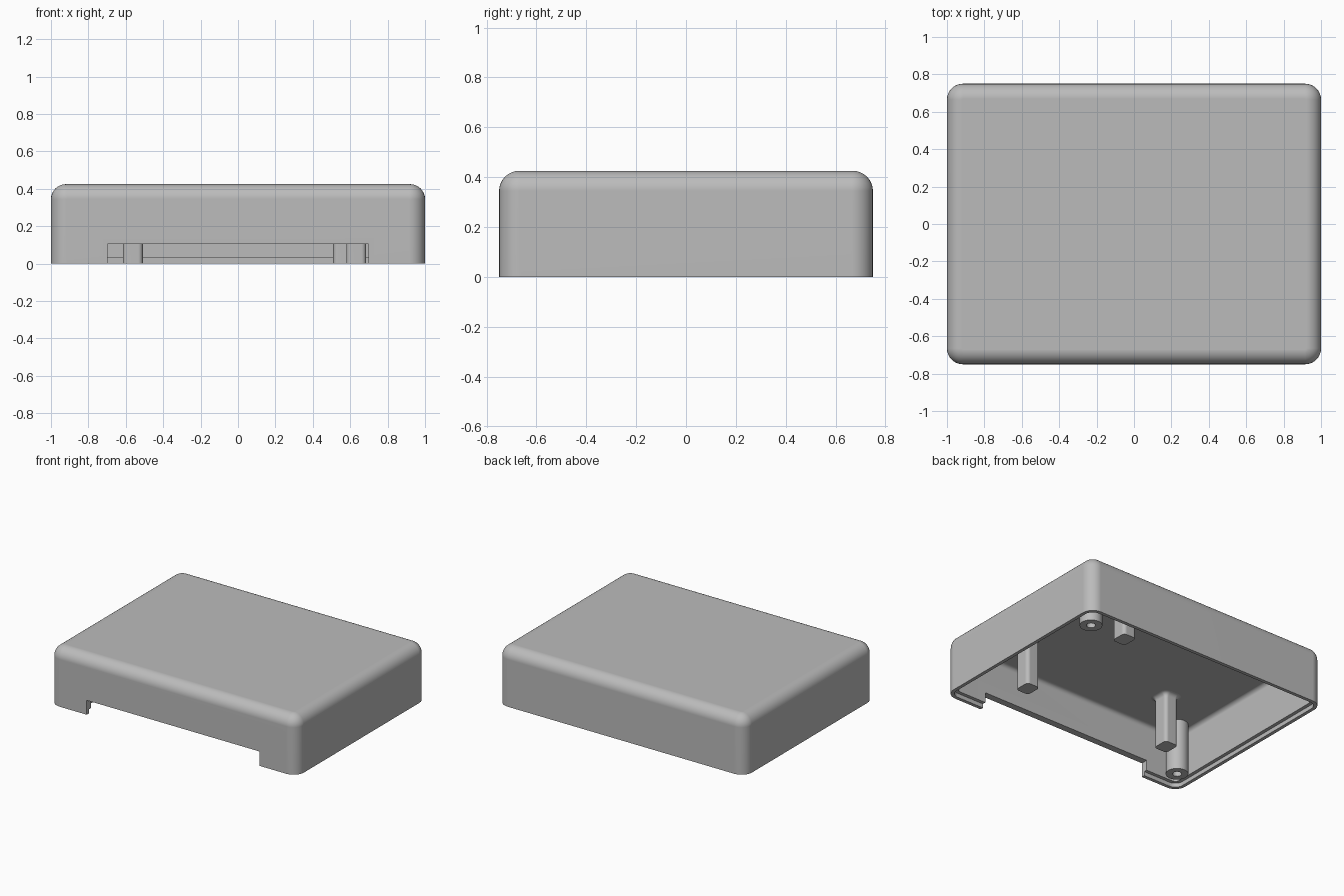
import bpy, bmesh
from math import sin, cos, pi, radians

default = bpy.data.objects.get("Cube")
if default:
    bpy.data.objects.remove(default, do_unlink=True)

grey = bpy.data.materials.new("plain grey")
grey.use_nodes = True
grey.diffuse_color = (0.5, 0.5, 0.5, 1)
grey.node_tree.nodes["Principled BSDF"].inputs["Base Color"].default_value = (0.5, 0.5, 0.5, 1)


def ring(cx, cy, hw, hd, r, z, steps):
    """Outline of a rounded rectangle with half sizes hw and hd."""
    points = []
    for q, (sx, sy) in enumerate([(1, 1), (-1, 1), (-1, -1), (1, -1)]):
        for i in range(steps + 1):
            a = pi / 2 * (q + i / steps)
            points.append((cx + sx * (hw - r) + r * cos(a),
                           cy + sy * (hd - r) + r * sin(a), z))
    return points


def loft(name, cx, cy, hw, hd, r, profile, steps=8):
    """Stack rounded outlines, each given as (inset, height), and cap both ends."""
    bm = bmesh.new()
    rings = [[bm.verts.new(p) for p in
              ring(cx, cy, hw - inset, hd - inset, max(r - inset, 0.004), z, steps)]
             for inset, z in profile]
    for low, high in zip(rings, rings[1:]):
        for i in range(len(low)):
            j = (i + 1) % len(low)
            bm.faces.new((low[i], low[j], high[j], high[i]))
    bm.faces.new(rings[0])
    bm.faces.new(rings[-1])
    bmesh.ops.remove_doubles(bm, verts=bm.verts, dist=0.00001)
    bmesh.ops.recalc_face_normals(bm, faces=bm.faces)
    mesh = bpy.data.meshes.new(name)
    bm.to_mesh(mesh)
    bm.free()
    mesh.materials.append(grey)
    obj = bpy.data.objects.new(name, mesh)
    bpy.context.collection.objects.link(obj)
    return obj


def activate(obj):
    bpy.ops.object.select_all(action='DESELECT')
    obj.select_set(True)
    bpy.context.view_layer.objects.active = obj


def smooth(obj):
    activate(obj)
    bpy.ops.object.shade_smooth_by_angle(angle=radians(35))
    mod = obj.modifiers.new("even shading", 'WEIGHTED_NORMAL')
    mod.keep_sharp = True


def fillet(radius, top, inset=0, steps=8):
    """Quarter-round profile rising inward to the given top height."""
    angles = [pi / 2 * i / steps for i in range(steps + 1)]
    return [(inset + radius * (1 - cos(a)), top - radius * (1 - sin(a))) for a in angles]


HEIGHT, WALL, ROOF = 0.425, 0.05, 0.375

# Hollow cover with a stepped lip round the open underside
outside = fillet(0.08, HEIGHT)[::-1]
lip = [(0, 0), (WALL / 2, 0), (WALL / 2, 0.03), (WALL, 0.03)]
inside = fillet(0.03, ROOF, WALL)
cover = loft("cover_shell", 0, 0, 1, 0.75, 0.085, outside + lip + inside)

# Slot through the lower front wall
cutter = loft("slot_cutter", 0, -0.75, 0.697, 0.12, 0.004, [(0, -0.1), (0, 0.105)], 1)
cutter.hide_render = True
cut = cover.modifiers.new("front slot", 'BOOLEAN')
cut.operation = 'DIFFERENCE'
cut.solver = 'EXACT'
cut.object = cutter
activate(cover)
bpy.ops.object.modifier_apply(modifier=cut.name)
bpy.data.objects.remove(cutter, do_unlink=True)
smooth(cover)

# Flare where the inner supports meet the roof
flare = [(-0.03 * (1 - cos(a)), ROOF - 0.03 + 0.03 * sin(a))
         for a in [pi / 2 * i / 5 for i in range(6)]] + [(-0.03, ROOF + 0.01)]

# Rectangular support posts
for name, x, y in [("front_left_post", 0.632, -0.34),
                   ("front_right_post", -0.562, -0.34),
                   ("back_left_post", 0.562, 0.57)]:
    smooth(loft(name, x, y, 0.053, 0.06, 0.025, [(0, 0)] + flare))

# Round screw bosses with blind holes, in opposite corners
for name, side in [("back_left_boss", 1), ("front_right_boss", -1)]:
    bore = [(0.045, 0.3), (0.045, 0), (0, 0), (0, ROOF + 0.01)]
    smooth(loft(name, side * 0.85, side * 0.57, 0.075, 0.075, 0.075, bore))
